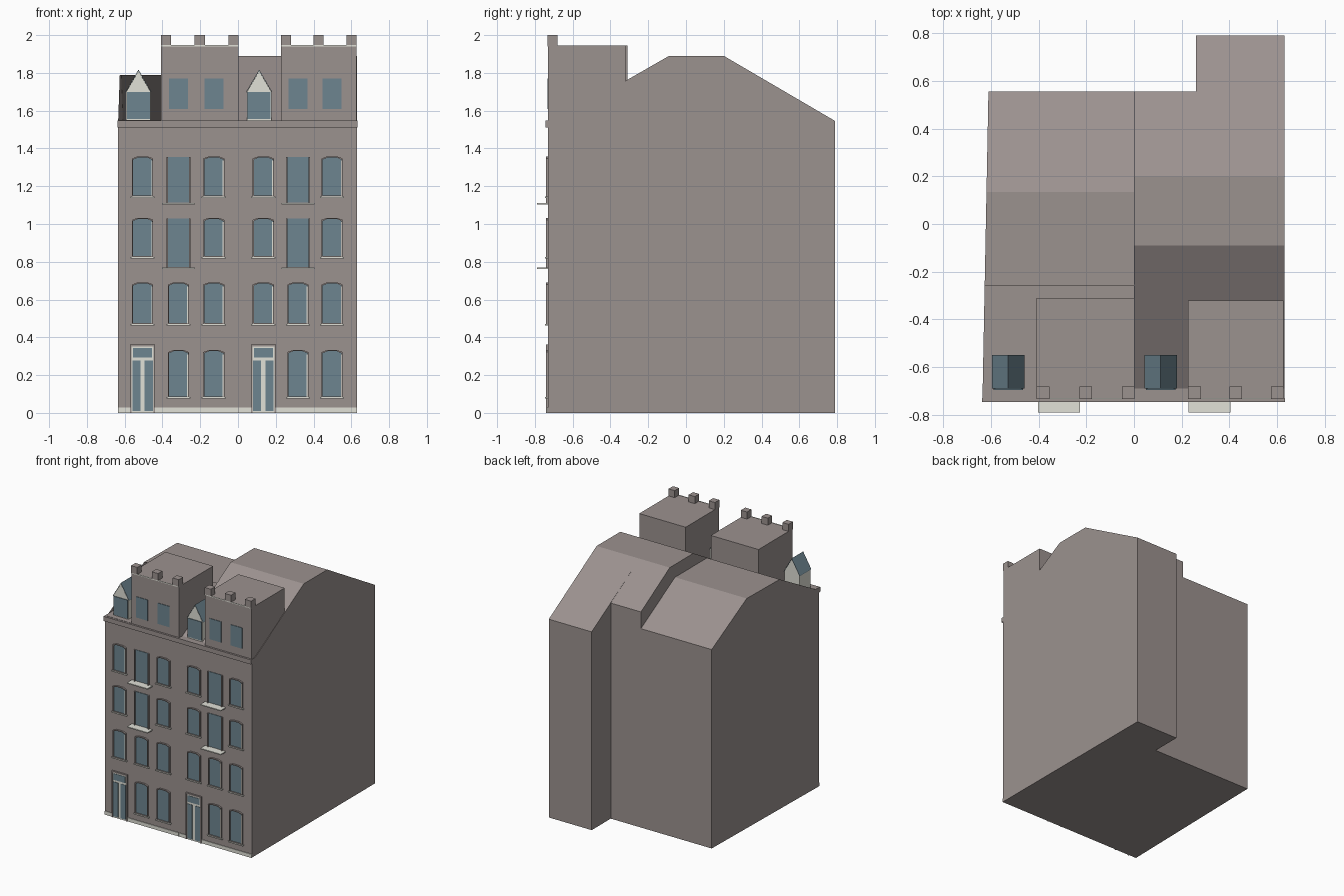
import bpy, bmesh
from mathutils import Vector

if "Cube" in bpy.data.objects:
    bpy.data.objects.remove(bpy.data.objects["Cube"])


def material(name, rgb):
    m = bpy.data.materials.new(name)
    m.diffuse_color = (*rgb, 1)
    m.use_nodes = True
    m.node_tree.nodes["Principled BSDF"].inputs["Base Color"].default_value = m.diffuse_color
    return m


WALL = material("warm grey wall", (0.33, 0.287, 0.275))
GLASS = material("blue grey glass", (0.155, 0.235, 0.28))
PALE = material("pale stone", (0.75, 0.75, 0.68))
FRONT = -0.73


def finish(bm, name, mat):
    bmesh.ops.recalc_face_normals(bm, faces=bm.faces)
    me = bpy.data.meshes.new(name)
    bm.to_mesh(me)
    bm.free()
    me.materials.append(mat)
    ob = bpy.data.objects.new(name, me)
    bpy.context.collection.objects.link(ob)
    return ob


def prism(bm, points, axis, a, b, skip=(), caps=(True, True)):
    """Extrude a profile along x (points are y,z) or along y (points are x,z)."""
    def put(p, t):
        return (t, p[0], p[1]) if axis == "x" else (p[0], t, p[1])
    lo = [bm.verts.new(put(p, a)) for p in points]
    hi = [bm.verts.new(put(p, b)) for p in points]
    n = len(points)
    for i in range(n):
        if i not in skip:
            j = (i + 1) % n
            bm.faces.new((lo[i], lo[j], hi[j], hi[i]))
    for ring, keep in ((lo, caps[0]), (hi, caps[1])):
        if keep:
            bm.faces.new(ring)


def solid(name, mat, points, axis, a, b, **kw):
    bm = bmesh.new()
    prism(bm, points, axis, a, b, **kw)
    return finish(bm, name, mat)


def box(name, mat, x0, x1, y0, y1, z0, z1):
    return solid(name, mat, [(x0, z0), (x1, z0), (x1, z1), (x0, z1)], "y", y0, y1)


def arch(x0, x1, z0, z1, grow=0.0, rise=0.014):
    """Window outline with a shallow cambered head."""
    x0, x1, z0, z1 = x0 - grow, x1 + grow, z0 - grow, z1 + grow
    w = x1 - x0
    return [(x0, z0), (x1, z0), (x1, z1 - rise), (x1 - w * 0.25, z1 - rise * 0.25),
            (x0 + w * 0.25, z1 - rise * 0.25), (x0, z1 - rise)]


def window(x0, x1, z0, z1, frame=True, sill=True):
    rise = 0.014 if frame else 0.0
    solid("window_glass", GLASS, arch(x0, x1, z0, z1, 0, rise), "y", FRONT - 0.004, FRONT + 0.002)
    if frame:
        # raised surround: a ring between two outlines
        bm = bmesh.new()
        rings = []
        for grow in (0.0, 0.006):
            pts = arch(x0, x1, z0, z1, grow, rise)
            rings.append([[bm.verts.new((p[0], y, p[1])) for p in pts]
                          for y in (FRONT - 0.012, FRONT)])
        (inf, inb), (outf, outb) = rings
        for i in range(6):
            j = (i + 1) % 6
            for a, b in ((inf, outf), (outf, outb), (outb, inb), (inb, inf)):
                bm.faces.new((a[i], a[j], b[j], b[i]))
        finish(bm, "window_surround", WALL)
        # thin pale reveal on one side
        box("window_reveal", PALE, x1 - 0.004, x1, FRONT - 0.009, FRONT, z0, z1 - 0.02)
    if sill:
        box("window_sill", PALE, x0 - 0.014, x1 + 0.014, FRONT - 0.016, FRONT, z0 - 0.012, z0 - 0.004)


# Left house: walls, then a roof shell that is open towards the front
left_walls = box("left_house_walls", WALL, -0.635, 0, FRONT, 0.555, 0, 1.55)
left_roof = solid("left_house_roof", WALL,
                  [(0.555, 1.55), (0.135, 1.79), (-0.26, 1.79), (-0.69, 1.55)],
                  "x", -0.635, 0, skip=(2, 3))
for ob in (left_walls, left_roof):
    for v in ob.data.vertices:           # outer wall tapers in towards the back
        if v.co.x < -0.1:
            v.co.x += 0.025 * (v.co.y - FRONT) / 1.285

# Right house: two depths under one roof slope
bm = bmesh.new()
for x0, x1, yb, zb, caps in ((0, 0.26, 0.555, 1.68, (True, False)),
                             (0.26, 0.63, 0.79, 1.545, (True, True))):
    prism(bm, [(FRONT, 0), (yb, 0), (yb, zb), (0.2, 1.89), (-0.09, 1.89),
               (-0.69, 1.545), (FRONT, 1.545)], "x", x0, x1, caps=caps)
finish(bm, "right_house", WALL)

# Cornice and plinth
for x0, x1 in ((-0.637, 0.004), (0.004, 0.632)):
    box("cornice", WALL, x0, x1, -0.745, FRONT, 1.512, 1.548)
    box("plinth", PALE, x0 + 0.002, x1 - 0.002, -0.735, FRONT, 0, 0.028)

# Raised front blocks with battlements
for x0, x1, yb in ((-0.408, 0.003, -0.31), (0.227, 0.627, -0.32)):
    box("tower_block", WALL, x0, x1, FRONT, yb, 1.54, 1.945)
    box("parapet_trim", PALE, x0, x1, -0.734, FRONT, 1.94, 1.947)
    w = 0.053
    for k in range(3):
        mx = x0 + k * (x1 - x0 - w) / 2
        box("merlon", WALL, mx, mx + w, -0.734, -0.68, 1.943, 2.0)


def dormer(cx):
    w = 0.065
    gable = [(cx - w, 1.54), (cx + w, 1.54), (cx + w, 1.70), (cx, 1.81), (cx - w, 1.70)]
    solid("dormer_walls", PALE, gable, "y", -0.69, -0.55)
    box("dormer_window", GLASS, cx - w + 0.004, cx + w - 0.004, -0.695, -0.688, 1.555, 1.70)
    # thin roof skin
    solid("dormer_roof", GLASS,
          [(cx - w - 0.004, 1.696), (cx, 1.811), (cx + w + 0.004, 1.696),
           (cx + w + 0.004, 1.70), (cx, 1.817), (cx - w - 0.004, 1.70)],
          "y", -0.69, -0.548)


def door(x0, x1):
    box("door_frame", PALE, x0, x1, FRONT - 0.006, FRONT + 0.002, 0, 0.358)
    # outer surround
    for a, b in ((x0 - 0.004, x0 + 0.004), (x1 - 0.004, x1 + 0.004)):
        box("door_jamb", WALL, a, b, FRONT - 0.012, FRONT, 0, 0.362)
    box("door_lintel", WALL, x0, x1, FRONT - 0.012, FRONT, 0.352, 0.362)
    mid = (x0 + x1) / 2
    for a, b in ((x0 + 0.008, mid - 0.011), (mid + 0.011, x1 - 0.008)):
        box("door_glass", GLASS, a, b, FRONT - 0.009, FRONT, 0.01, 0.278)
    box("door_transom_glass", GLASS, x0 + 0.012, x1 - 0.012, FRONT - 0.009, FRONT, 0.294, 0.343)


# Openings of each house: centres of the three columns
for c1, c2, c3, dormer_x in ((-0.505, -0.315, -0.128, -0.527), (0.134, 0.317, 0.498, 0.112)):
    h = 0.05
    door(c1 - 0.062, c1 + 0.062)
    dormer(dormer_x)
    for c in (c2, c3):
        window(c - h, c + h, 0.088, 0.33)
        window(c - h, c + h, 1.608, 1.77, frame=False, sill=False)
    for c in (c1, c2, c3):
        window(c - h, c + h, 0.475, 0.688)
    for z0, z1, zb in ((0.83, 1.03, 0.765), (1.15, 1.355, 1.107)):
        for c in (c1, c3):
            window(c - h, c + h, z0, z1)
        # tall middle window with a balcony slab
        window(c2 - 0.057, c2 + 0.057, zb + 0.007, z1, frame=False, sill=False)
        for s in (-1, 1):
            xe = c2 + s * 0.06
            box("tall_window_jamb", WALL, xe - 0.004, xe + 0.004, FRONT - 0.012, FRONT, zb, z1)
        box("balcony_slab", PALE, c2 - 0.088, c2 + 0.088, -0.79, FRONT, zb - 0.004, zb + 0.004)

# Centre everything in depth
ys = [v.co.y for o in bpy.data.objects for v in o.data.vertices]
shift = Vector((0, -(min(ys) + max(ys)) / 2, 0))
for o in bpy.data.objects:
    o.location += shift
